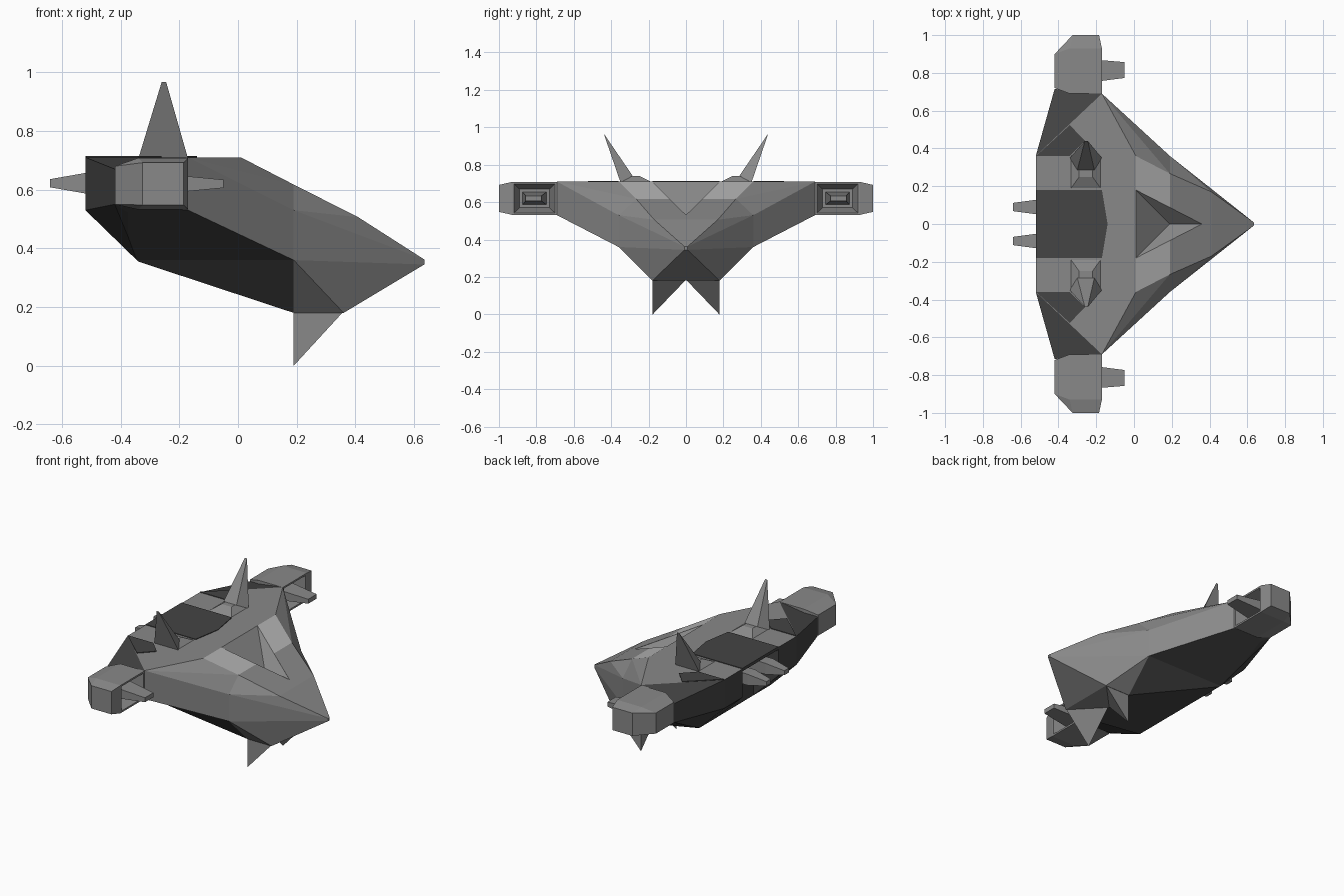
import bpy, bmesh

if "Cube" in bpy.data.objects:
    bpy.data.objects.remove(bpy.data.objects["Cube"])


def paint(name, v):
    m = bpy.data.materials.new(name)
    m.diffuse_color = (v, v, v, 1)
    m.use_nodes = True
    m.node_tree.nodes["Principled BSDF"].inputs["Base Color"].default_value = m.diffuse_color
    return m


MID, DARK, LIGHT = paint("mid_grey", 0.25), paint("dark_grey", 0.058), paint("light_grey", 0.46)


def hull_bm(bm, pts, mirror=False):
    """Add a convex solid through corner points; mirror adds the -y half to the point set."""
    pts = set(pts)
    if mirror:
        pts |= {(x, -y, z) for x, y, z in pts}
    res = bmesh.ops.convex_hull(bm, input=[bm.verts.new(p) for p in sorted(pts)])
    junk = [v for v in set(res["geom_interior"] + res["geom_unused"])
            if isinstance(v, bmesh.types.BMVert) and v.is_valid]
    bmesh.ops.delete(bm, geom=junk, context='VERTS')


def finish(name, bm, mats=(MID,)):
    bmesh.ops.recalc_face_normals(bm, faces=bm.faces)
    me = bpy.data.meshes.new(name)
    bm.to_mesh(me)
    bm.free()
    for m in mats:
        me.materials.append(m)
    ob = bpy.data.objects.new(name, me)
    bpy.context.collection.objects.link(ob)
    return ob


def hull(name, pts, mirror=False, cutter=False, mat=MID):
    bm = bmesh.new()
    hull_bm(bm, pts, mirror)
    ob = finish(name, bm, (mat,))
    if cutter:
        ob.hide_render = True
        ob.hide_set(True)
    return ob


def cut(ob, cutter):
    m = ob.modifiers.new("cut", 'BOOLEAN')
    m.operation = 'DIFFERENCE'
    m.solver = 'EXACT'
    m.material_mode = 'TRANSFER'
    m.object = cutter


def rect(x, y, z, hy, hz):
    """Four corners of a rectangle facing along x."""
    return [(x, y + a * hy, z + b * hz) for a in (-1, 1) for b in (-1, 1)]


# Body and nose: two convex halves welded at a shared section
section = [(0.19, 0.36, 0.53), (0.19, 0.36, 0.36), (0.19, 0.18, 0.18), (0.19, 0.267, 0.6174)]
bm = bmesh.new()
hull_bm(bm, section + [
    (0.01, 0.36, 0.71), (-0.17, 0.69, 0.71), (-0.17, 0.69, 0.53),
    (-0.34, 0.525, 0.71), (-0.42, 0.715, 0.67), (-0.42, 0.715, 0.55), (-0.34, 0.69, 0.53),
    (-0.52, 0.36, 0.71), (-0.52, 0.36, 0.53), (-0.34, 0.36, 0.355)], mirror=True)
hull_bm(bm, section + [
    (0.635, 0.008, 0.345), (0.635, 0.008, 0.362), (0.41, 0.17, 0.506),
    (0.36, 0.18, 0.53), (0.36, 0.18, 0.18)], mirror=True)
inner = [f for f in bm.faces if all(abs(v.co.x - 0.19) < 1e-4 for v in f.verts)]
bmesh.ops.delete(bm, geom=inner, context='FACES')
bmesh.ops.remove_doubles(bm, verts=bm.verts, dist=0.001)
bmesh.ops.recalc_face_normals(bm, faces=bm.faces)
for f in bm.faces:
    n, c = f.normal, f.calc_center_median()
    xs = [v.co.x for v in f.verts]
    under = n.z < -0.3 and min(xs) < 0.18 and c.x < 0.2
    rear = n.x < -0.05 and c.x < -0.2
    band = min(xs) > 0.35 and max(xs) < 0.42
    if under or rear or band:
        f.material_index = 1
    elif n.z > 0.55 and 0 < min(xs) and max(xs) < 0.37 and abs(n.y) < 0.2:
        f.material_index = 2
body = finish("body", bm, (MID, DARK, LIGHT))

# Recessed canopy valley
cut(body, hull("canopy_cutter", [
    (0.01, 0.18, 0.71), (0.01, 0.18, 0.9), (0.19, 0, 0.53),
    (0.36, 0, 0.53), (0.36, 0, 0.9)], mirror=True, cutter=True))

# Rear engine bay, open below and behind under a thin deck
cut(body, hull("bay_cutter", [(x, 0.18, z) for x in (-0.6, -0.345) for z in (0.3, 0.695)],
               mirror=True, cutter=True, mat=DARK))

# Dark rear deck panel
hull("rear_deck", [(x, y, z) for z in (0.705, 0.714) for x, y in (
    (-0.14, 0), (-0.17, 0.18), (-0.52, 0.18))], mirror=True, mat=DARK)

for side, s in (("left", 1), ("right", -1)):
    def side_hull(name, pts, **kw):
        return hull(f"{side}_{name}", [(x, y * s, z) for x, y, z in pts], **kw)

    # Crease where the wing underside meets the keel
    cut(body, side_hull("underwing_cutter", [(x, y, z) for x in (-0.7, 0.189) for y, z in (
        (0.36, 0.36), (0.8, 0.587), (0.1, 0.1), (0.4, 0.1), (0.8, 0.3))], cutter=True, mat=DARK))

    # Dark panel behind the fin
    side_hull("shoulder_panel", [(x, y, z) for z in (0.705, 0.714) for x, y in (
        (-0.518, 0.36), (-0.34, 0.524), (-0.26, 0.44), (-0.34, 0.36))], mat=DARK)

    # Wing-tip pod with tapered front recess
    pod = side_hull("pod", rect(-0.17, 0.81, 0.62, 0.12, 0.088)
                    + rect(-0.34, 0.81, 0.62, 0.12, 0.088)
                    + rect(-0.42, 0.81, 0.615, 0.09, 0.065)
                    + [(x, 1.0, z) for x in (-0.325, -0.185) for z in (0.548, 0.692)])
    cut(pod, side_hull("pod_cutter", rect(-0.16, 0.81, 0.62, 0.112, 0.08)
                       + rect(-0.26, 0.81, 0.62, 0.08, 0.05), cutter=True))

    # Forward wing gun and rear gun
    side_hull("wing_gun", rect(-0.27, 0.81, 0.62, 0.065, 0.035)
              + rect(-0.05, 0.815, 0.62, 0.042, 0.014))
    side_hull("rear_gun", rect(-0.52, 0.09, 0.622, 0.038, 0.035)
              + rect(-0.34, 0.09, 0.622, 0.038, 0.035)
              + rect(-0.64, 0.09, 0.622, 0.022, 0.014))

    # Fin mount and upright fin leaning outward
    side_hull("fin_mount", [(-0.34, 0.18, 0.705), (-0.17, 0.18, 0.705),
                            (-0.17, 0.36, 0.705), (-0.34, 0.36, 0.705)]
              + [(x, y, 0.74) for x in (-0.29, -0.22) for y in (0.25, 0.30)])
    side_hull("fin", [(-0.34, 0.35, 0.705), (-0.17, 0.35, 0.705),
                      (-0.21, 0.285, 0.74), (-0.30, 0.285, 0.74),
                      (-0.26, 0.44, 0.967), (-0.245, 0.44, 0.967)])

    # Lower keel fin
    side_hull("keel_fin", [(0.19, 0.178, 0.0), (0.19, 0.178, 0.185),
                           (0.36, 0.178, 0.185), (0.19, 0.0, 0.185)])
